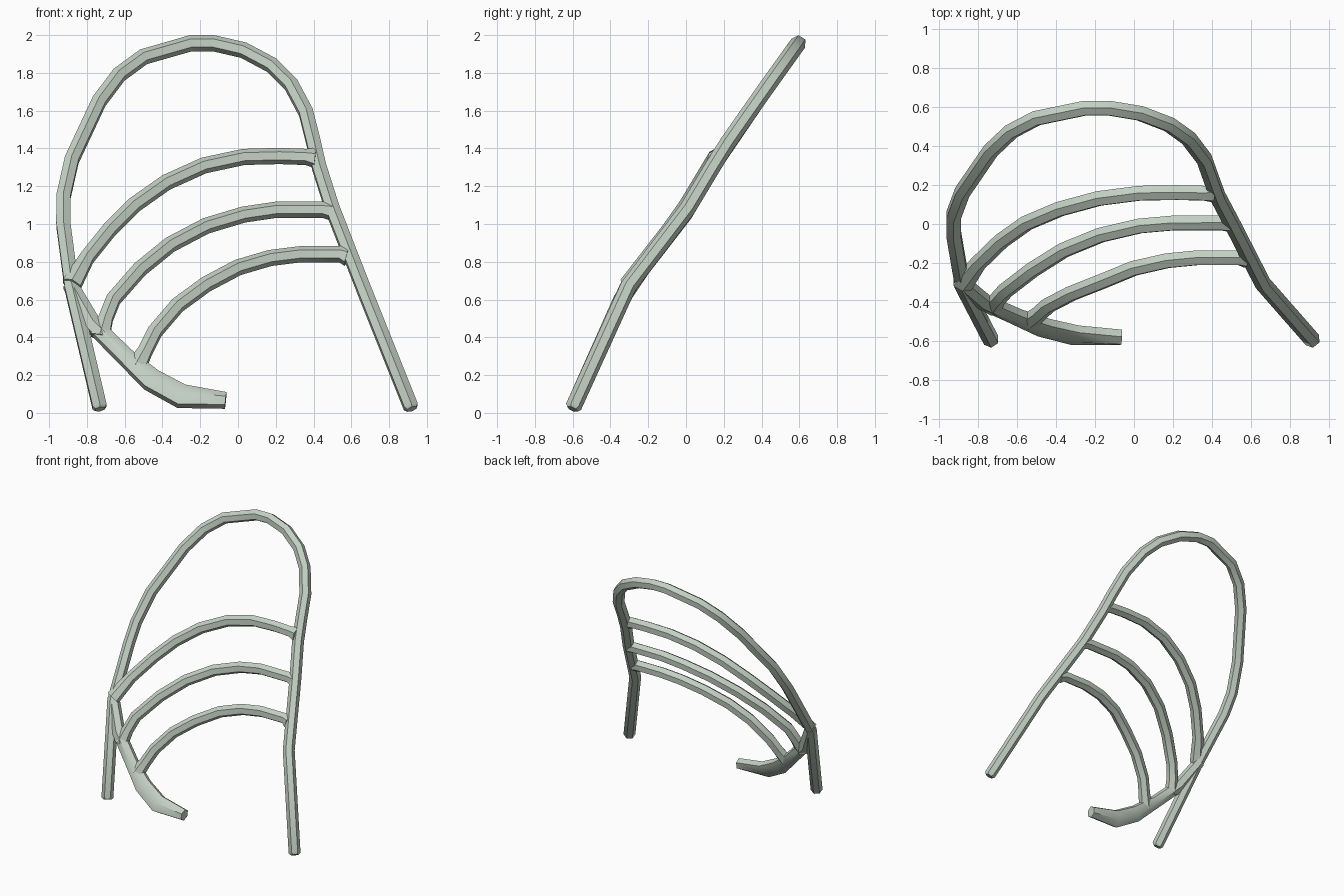
import bpy, bmesh, math
from mathutils import Vector

if "Cube" in bpy.data.objects:
    bpy.data.objects.remove(bpy.data.objects["Cube"])

mat = bpy.data.materials.new("pale sage metal")
mat.use_nodes = True
COLOUR = (0.55, 0.63, 0.55, 1)
mat.diffuse_color = COLOUR
mat.node_tree.nodes["Principled BSDF"].inputs["Base Color"].default_value = COLOUR

RADIUS = 0.043
NORMAL = Vector((0, -0.85, 0.53))      # facing of the leaning frame
LEAN = [(0.0, -0.61), (0.65, -0.32), (1.05, -0.01), (1.4, 0.2), (1.7, 0.41), (2.0, 0.625)]


def lean_y(z):
    """Depth of the leaning frame at a height."""
    for (z0, y0), (z1, y1) in zip(LEAN, LEAN[1:]):
        if z <= z1:
            break
    return y0 + (y1 - y0) * (z - z0) / (z1 - z0)


def tube(name, path, widths=None, dy=0.0, chamfer=False):
    """Six-sided tube along (x, z) points lying on the leaning frame."""
    pts = [Vector((x, lean_y(z) + dy, z)) for x, z in path]
    widths = list(widths or [1] * len(pts))
    scale = [1.0] * len(pts)
    if chamfer:                        # rounded-off ends
        for end, nxt in ((0, 1), (-1, -2)):
            step = (pts[nxt] - pts[end]).normalized() * 0.015
            at = 1 if end == 0 else len(pts) - 1
            pts.insert(at, pts[end] + step)
            widths.insert(at, widths[end])
            scale.insert(at, 1.0)
            scale[end] = 0.7
    bm = bmesh.new()
    rings = []
    for i, p in enumerate(pts):
        before = (p - pts[i - 1]).normalized() if i else Vector()
        after = (pts[i + 1] - p).normalized() if i < len(pts) - 1 else Vector()
        t = (before + after).normalized()
        side = t.cross(NORMAL).normalized()
        n = side.cross(t)
        r = RADIUS * scale[i]
        ring = []
        for k in range(6):
            a = k * math.pi / 3
            ring.append(bm.verts.new(p + n * r * math.cos(a) + side * r * widths[i] * math.sin(a)))
        rings.append(ring)
    for a, b in zip(rings, rings[1:]):
        for k in range(6):
            bm.faces.new((a[k], a[(k + 1) % 6], b[(k + 1) % 6], b[k]))
    bm.faces.new(rings[0])
    bm.faces.new(rings[-1])
    bmesh.ops.recalc_face_normals(bm, faces=bm.faces)
    mesh = bpy.data.meshes.new(name)
    bm.to_mesh(mesh)
    bm.free()
    mesh.materials.append(mat)
    obj = bpy.data.objects.new(name, mesh)
    bpy.context.collection.objects.link(obj)
    bpy.ops.object.select_all(action="DESELECT")
    obj.select_set(True)
    bpy.context.view_layer.objects.active = obj
    bpy.ops.object.shade_smooth_by_angle(angle=math.radians(45))
    return obj


# Outer hoop with both legs
tube("hoop_frame", [
    (-0.73, 0.02), (-0.88, 0.66), (-0.925, 1.0), (-0.925, 1.14), (-0.88, 1.34),
    (-0.735, 1.65), (-0.63, 1.79), (-0.5, 1.885), (-0.25, 1.957), (-0.13, 1.957),
    (0.03, 1.92), (0.18, 1.84), (0.28, 1.74), (0.36, 1.59), (0.4, 1.43),
    (0.43, 1.3), (0.5, 1.08), (0.66, 0.67), (0.92, 0.02)], chamfer=True)

# Three curved rungs, slightly flared where they join
RUNGS = {
    "upper_rung": [(-0.88, 0.68), (-0.8, 0.82), (-0.68, 0.97), (-0.55, 1.1), (-0.38, 1.22),
                   (-0.18, 1.31), (0.03, 1.355), (0.22, 1.36), (0.36, 1.355), (0.41, 1.35)],
    "middle_rung": [(-0.73, 0.4), (-0.7, 0.5), (-0.66, 0.6), (-0.52, 0.76), (-0.36, 0.89),
                    (-0.17, 0.99), (0.03, 1.05), (0.2, 1.075), (0.45, 1.075), (0.5, 1.07)],
    "lower_rung": [(-0.54, 0.24), (-0.49, 0.33), (-0.44, 0.43), (-0.32, 0.57), (-0.17, 0.68),
                   (0, 0.77), (0.17, 0.82), (0.33, 0.84), (0.54, 0.84), (0.58, 0.83)],
}
for name, path in RUNGS.items():
    flare = [1.35] + [1] * (len(path) - 2) + [1.35]
    tube(name, path, flare, dy=-0.015 if name == "upper_rung" else 0)

# Widening foot that turns inward at the base
tube("curved_foot", [(-0.89, 0.68), (-0.77, 0.47), (-0.6, 0.3), (-0.46, 0.175),
                     (-0.3, 0.088), (-0.065, 0.066)],
     [1, 1.15, 1.2, 1.6, 1.7, 1.05])
